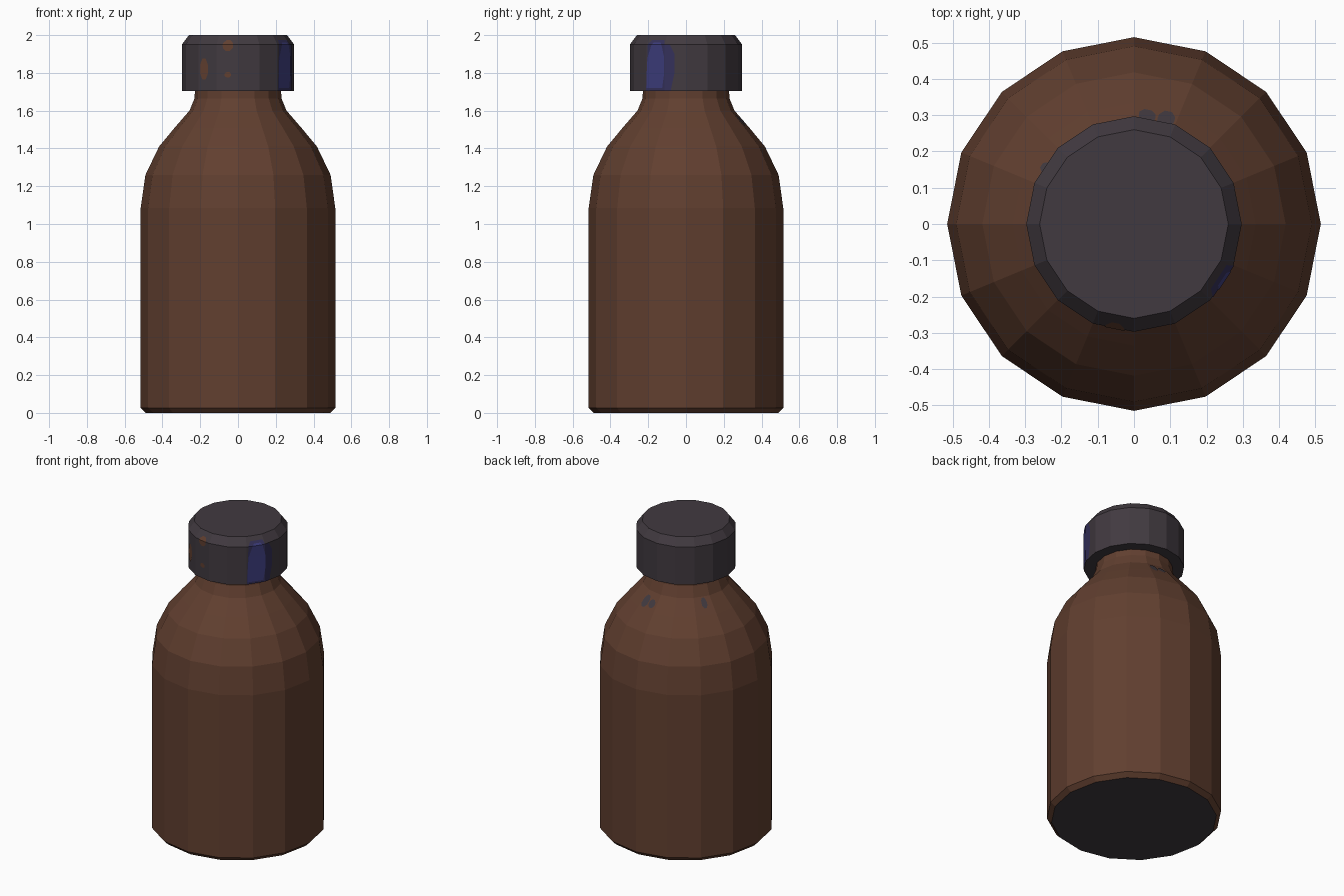
import bpy, math

if "Cube" in bpy.data.objects:
    bpy.data.objects.remove(bpy.data.objects["Cube"])

SIDES = 16
STEP = 2 * math.pi / SIDES


def material(name, rgb):
    m = bpy.data.materials.new(name)
    m.diffuse_color = (*rgb, 1)
    m.use_nodes = True
    m.node_tree.nodes["Principled BSDF"].inputs["Base Color"].default_value = m.diffuse_color
    return m


BROWN = material("amber brown", (0.120, 0.050, 0.029))
GREY = material("dark grey", (0.053, 0.042, 0.051))
BLUE = material("blue", (0.046, 0.046, 0.200))
NAVY = material("navy", (0.034, 0.030, 0.100))


def make_object(name, verts, faces, mats):
    me = bpy.data.meshes.new(name)
    me.from_pydata(verts, [], faces)
    for m in mats:
        me.materials.append(m)
    me.update()
    ob = bpy.data.objects.new(name, me)
    bpy.context.collection.objects.link(ob)
    return ob


def lathe(name, profile, mats):
    """Spin an (r, z) profile, closed at both ends with flat discs."""
    n = SIDES
    verts = [(r * math.cos(i * STEP), r * math.sin(i * STEP), z)
             for r, z in profile for i in range(n)]
    faces = [(k * n + i, k * n + (i + 1) % n, (k + 1) * n + (i + 1) % n, (k + 1) * n + i)
             for k in range(len(profile) - 1) for i in range(n)]
    faces.append(tuple(reversed(range(n))))
    faces.append(tuple(range((len(profile) - 1) * n, len(profile) * n)))
    return make_object(name, verts, faces, mats)


def radius(profile, z):
    for (r0, z0), (r1, z1) in zip(profile, profile[1:]):
        if z0 <= z <= z1:
            return r0 + (r1 - r0) * (z - z0) / (z1 - z0)
    return profile[-1][0]


def patch(name, profile, rows, mat, lift=0.003):
    """Thin painted patch inside one facet; rows are (z, angle from, angle to)."""
    verts = []
    for z, a0, a1 in rows:
        mid = (math.floor(math.radians((a0 + a1) / 2) / STEP) + 0.5) * STEP
        for a in (math.radians(a0), math.radians(a1)):
            r = radius(profile, z) * math.cos(STEP / 2) / math.cos(a - mid) + lift
            verts.append((r * math.cos(a), r * math.sin(a), z))
    faces = [(2 * k, 2 * k + 1, 2 * k + 3, 2 * k + 2) for k in range(len(rows) - 1)]
    return make_object(name, verts, faces, [mat])


def spot(name, profile, a, z, da, dz, mat):
    """Roundish patch, following the cap chamfer edge where it crosses it."""
    levels = sorted({-1, -0.5, 0, 0.5, 1} | ({(1.95 - z) / dz} if abs(1.95 - z) < dz else set()))
    rows = []
    for t in levels:
        w = da * (0.4 + 0.6 * math.sqrt(max(0, 1 - t * t)))
        rows.append((z + t * dz, a - w, a + w))
    patch(name, profile, rows, mat)


# bottle body, with a grey underside
BODY = [(0.488, 0), (0.515, 0.027), (0.515, 1.085), (0.49, 1.26), (0.418, 1.41),
        (0.335, 1.51), (0.257, 1.60), (0.23, 1.665), (0.228, 1.71)]
body = lathe("bottle_body", BODY, [BROWN, GREY])
for p in body.data.polygons:
    if p.normal.z < -0.9:
        p.material_index = 1

# screw cap
CAP = [(0.297, 1.705), (0.297, 1.95), (0.26, 2.0)]
lathe("cap", CAP, [GREY])

# blue paint on the front right of the cap
patch("cap_navy_edge", CAP, [(1.706, -45, -22.5), (1.95, -43, -22.5), (1.975, -40, -24)], NAVY, 0.002)
patch("cap_navy_side", CAP, [(1.706, -22.5, -16), (1.80, -22.5, -12), (1.90, -22.5, -12),
                             (1.95, -22.5, -17)], NAVY, 0.002)
patch("cap_blue_patch", CAP, [(1.72, -44, -25), (1.80, -44, -22.5), (1.88, -43, -22.5),
                              (1.95, -38, -26), (1.962, -36, -28)], BLUE, 0.004)

# brown chips on the front left of the cap
for i, (a, z, da, dz) in enumerate([(-127.6, 1.82, 5, 0.055), (-100.5, 1.945, 5.5, 0.028),
                                    (-100.5, 1.79, 3.5, 0.014)]):
    spot(f"cap_chip_{i}", CAP, a, z, da, dz, BROWN)

# grey marks on the back of the shoulder
for i, (a, z, da, dz) in enumerate([(73, 1.55, 4.5, 0.03), (83, 1.548, 4.5, 0.02),
                                    (147.5, 1.57, 3.5, 0.025)]):
    spot(f"shoulder_mark_{i}", BODY, a, z, da, dz, GREY)
